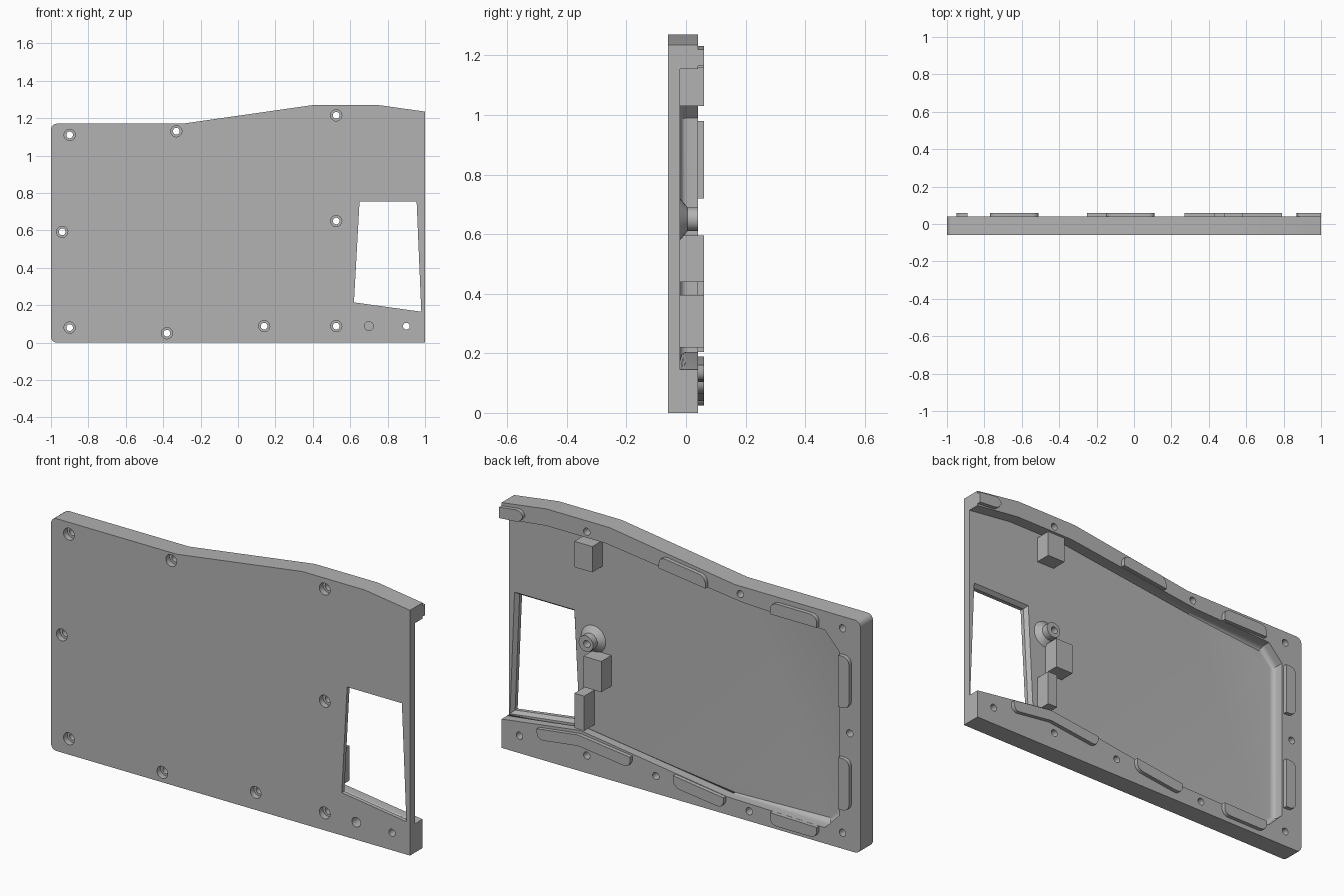
import bpy, bmesh, math
from mathutils import Matrix, Vector

cube = bpy.data.objects.get("Cube")
if cube:
    bpy.data.objects.remove(cube, do_unlink=True)

grey = bpy.data.materials.new("matte grey")
grey.use_nodes = True
COLOR = (0.45, 0.45, 0.45, 1)
grey.diffuse_color = COLOR
grey.node_tree.nodes["Principled BSDF"].inputs["Base Color"].default_value = COLOR

FRONT, FLOOR, RIM, TAB = -0.06, -0.02, 0.04, 0.06


def finish(name, bm):
    bmesh.ops.recalc_face_normals(bm, faces=bm.faces[:])
    mesh = bpy.data.meshes.new(name)
    bm.to_mesh(mesh)
    bm.free()
    obj = bpy.data.objects.new(name, mesh)
    bpy.context.collection.objects.link(obj)
    mesh.materials.append(grey)
    return obj


def prism(name, outline, y0, y1, corners=(), radius=0.03, fillet=0, grow=0):
    """Extrude an x-z outline along y; round chosen corners, fillet the y0 end,
    or widen the y1 end."""
    bm = bmesh.new()
    a = [bm.verts.new((x, y0, z)) for x, z in outline]
    centre = sum((v.co for v in a), Vector()) / len(a)
    b = []
    for v in a:
        d = v.co - centre
        b.append(bm.verts.new((v.co.x + math.copysign(grow, d.x), y1,
                               v.co.z + math.copysign(grow, d.z))))
    bm.faces.new(a)
    bm.faces.new(b[::-1])
    n = len(a)
    for i in range(n):
        bm.faces.new((a[i], b[i], b[(i + 1) % n], a[(i + 1) % n]))
    if corners:
        edges = [bm.edges.get((a[i], b[i])) for i in corners]
        bmesh.ops.bevel(bm, geom=edges, offset=radius, segments=4,
                        profile=0.5, affect='EDGES')
    if fillet:
        edges = [e for e in bm.edges if all(abs(v.co.y - y0) < 1e-5 for v in e.verts)]
        bmesh.ops.bevel(bm, geom=edges, offset=fillet, segments=5,
                        profile=0.5, affect='EDGES')
    return finish(name, bm)


def rod(name, x, z, r0, r1, y0, y1):
    """Cylinder or cone along y, radius r0 at y0 and r1 at y1."""
    bm = bmesh.new()
    m = Matrix.Translation((x, (y0 + y1) / 2, z)) @ Matrix.Rotation(-math.pi / 2, 4, 'X')
    bmesh.ops.create_cone(bm, cap_ends=True, segments=24, radius1=r0, radius2=r1,
                          depth=y1 - y0, matrix=m)
    return finish(name, bm)


def boolean(target, tool, operation='DIFFERENCE'):
    mod = target.modifiers.new("cut", 'BOOLEAN')
    mod.operation, mod.solver, mod.object = operation, 'EXACT', tool
    bpy.context.view_layer.objects.active = target
    bpy.ops.object.modifier_apply(modifier=mod.name)
    bpy.data.objects.remove(tool, do_unlink=True)


def smooth(obj):
    bpy.ops.object.select_all(action='DESELECT')
    obj.select_set(True)
    bpy.context.view_layer.objects.active = obj
    bpy.ops.object.shade_smooth_by_angle(angle=math.radians(30))


# Main plate with rounded corners on one side
panel = prism("panel", [(-1, 0), (1, 0), (1, 1.235), (0.75, 1.27), (0.4, 1.27),
                        (-0.3, 1.17), (-1, 1.17)], FRONT, RIM, (0, 6))

# Shallow tray in the back, open at the +x end
tray = [(1.2, 0.13), (1, 0.145), (0.56, 0.205), (-0.26, 0.09), (-0.8, 0.08),
        (-0.88, 0.16), (-0.88, 0.99), (-0.8, 1.075), (-0.35, 1.09), (0.42, 1.185),
        (0.75, 1.185), (1, 1.155), (1.2, 1.13)]
boolean(panel, prism("tray_cutter", tray, FLOOR, 0.2, fillet=0.025))

# Posts and screw boss on the tray floor
for x0, x1, z0, z1 in [(0.48, 0.58, 1.03, 1.16), (0.43, 0.53, 0.44, 0.595),
                       (0.525, 0.58, 0.22, 0.395)]:
    boolean(panel, prism("post", [(x0, z0), (x1, z0), (x1, z1), (x0, z1)],
                         FLOOR - 0.01, TAB), 'UNION')
boolean(panel, rod("boss_base", 0.53, 0.65, 0.075, 0.04, FLOOR - 0.005, 0.005), 'UNION')
boolean(panel, rod("boss", 0.53, 0.65, 0.04, 0.04, FLOOR - 0.01, RIM), 'UNION')

# Window with a chamfer towards the back
window = [(0.62, 0.215), (0.98, 0.165), (0.955, 0.755), (0.65, 0.755)]
boolean(panel, prism("window_cutter", window, -0.1, -0.01))
boolean(panel, prism("window_chamfer", window, -0.04, -0.019, grow=0.015))

# Counterbored screw holes, one plain hole and one blind hole
SCREWS = [(-0.9, 1.11), (-0.33, 1.13), (0.525, 1.215), (-0.94, 0.592), (0.525, 0.65),
          (-0.9, 0.08), (-0.38, 0.05), (0.14, 0.088), (0.525, 0.088)]
for x, z in SCREWS:
    boolean(panel, rod("screw_hole", x, z, 0.018, 0.018, -0.1, 0.1))
    boolean(panel, rod("counterbore", x, z, 0.03, 0.03, -0.1, -0.03))
boolean(panel, rod("pin_hole", 0.9, 0.088, 0.018, 0.018, -0.1, 0.1))
boolean(panel, rod("blind_hole", 0.7, 0.088, 0.024, 0.024, -0.1, 0.0))
smooth(panel)

# Locating tabs on the back rim, rounded on their outer corners
TABS = {
    "tab_top_end": ([(0.87, 1.175), (1, 1.165), (1, 1.22), (0.87, 1.235)], (0, 3)),
    "tab_top_middle": ([(-0.15, 1.117), (0.11, 1.15), (0.11, 1.21), (-0.15, 1.175)], (2, 3)),
    "tab_top_side": ([(-0.77, 1.085), (-0.51, 1.085), (-0.51, 1.145), (-0.77, 1.145)], (2, 3)),
    "tab_side_upper": ([(-0.89, 0.72), (-0.89, 0.98), (-0.95, 0.98), (-0.95, 0.72)], (2, 3)),
    "tab_side_lower": ([(-0.89, 0.205), (-0.89, 0.465), (-0.95, 0.465), (-0.95, 0.205)], (2, 3)),
    "tab_bottom_side": ([(-0.77, 0.08), (-0.51, 0.085), (-0.51, 0.025), (-0.77, 0.025)], (2, 3)),
    "tab_bottom_middle": ([(-0.25, 0.09), (0.03, 0.127), (0.03, 0.07), (-0.25, 0.035)], (2, 3)),
    "tab_bottom_end": ([(0.27, 0.155), (0.56, 0.19), (0.79, 0.16), (0.79, 0.105),
                        (0.56, 0.135), (0.27, 0.1)], (3, 5)),
}
for name, (outline, corners) in TABS.items():
    smooth(prism(name, outline, RIM - 0.005, TAB, corners, 0.035))
